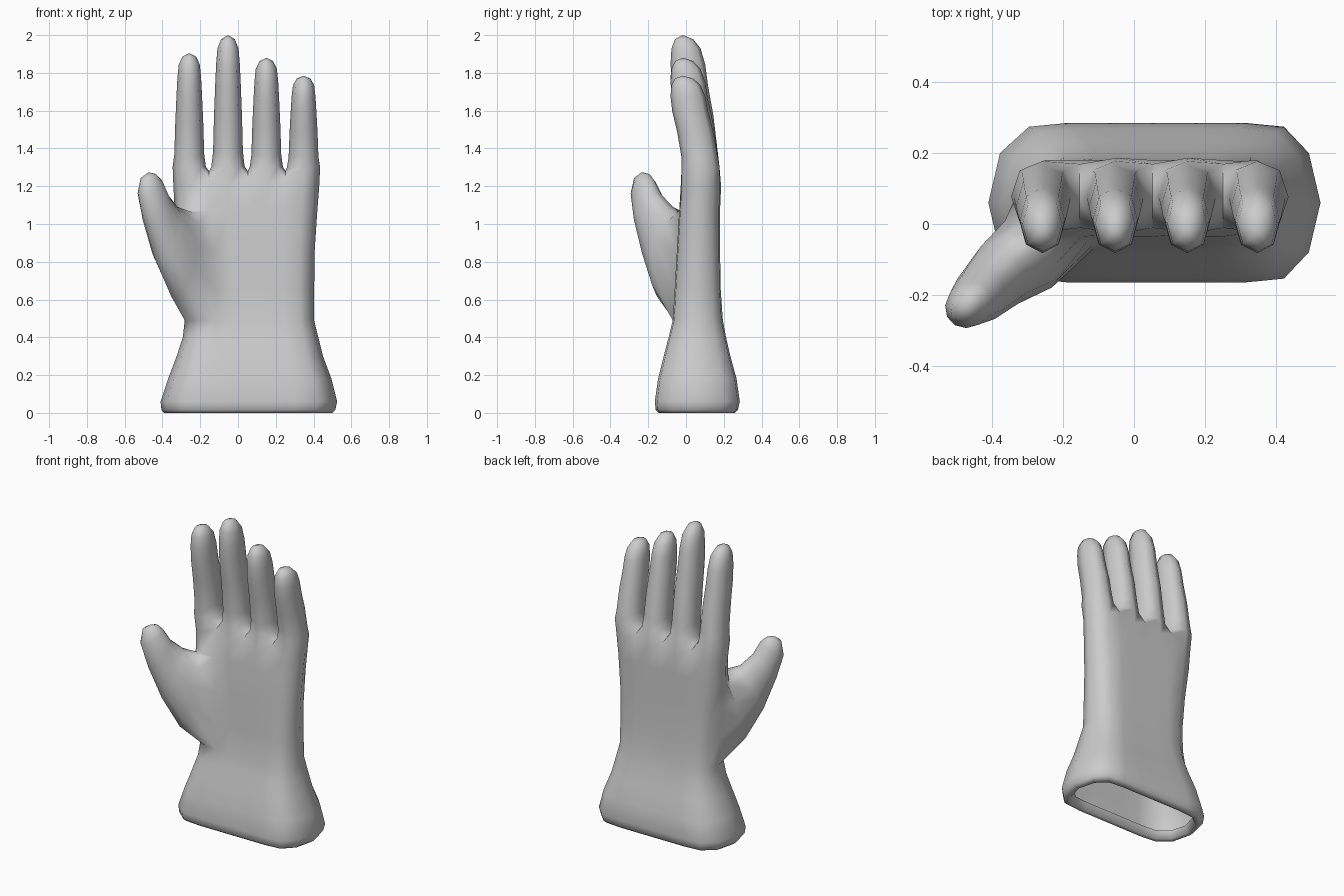
import bpy, bmesh, math
from mathutils import Vector

cube = bpy.data.objects.get("Cube")
if cube:
    bpy.data.objects.remove(cube, do_unlink=True)

mat = bpy.data.materials.new("glove_grey")
mat.use_nodes = True
grey = (0.6, 0.6, 0.6, 1)
mat.diffuse_color = grey
mat.node_tree.nodes["Principled BSDF"].inputs["Base Color"].default_value = grey

bm = bmesh.new()


def bridge(a, b, skip=()):
    """Join two closed rings of equal length with quads."""
    n = len(a)
    for i in range(n):
        if i not in skip:
            bm.faces.new((a[i], a[(i + 1) % n], b[(i + 1) % n], b[i]))


def cap(ring, tip):
    """Close a ring with a fan to one point."""
    v = bm.verts.new(tip)
    for i in range(len(ring)):
        bm.faces.new((ring[i], ring[(i + 1) % len(ring)], v))


# Cuff and palm: every ring has one side vertex, nine front, one side, nine back
FX = [.035, .122, .245, .38, .51, .64, .768, .89, .965]
FY = [.62, .95, 1, 1, 1, 1, 1, .95, .62]


def palm_ring(z, x0, x1, y0, y1, web=False):
    ym, hy, w = (y0 + y1) / 2, (y1 - y0) / 2, x1 - x0
    front, back = [], []
    for i, (fx, fy) in enumerate(zip(FX, FY)):
        valley = web and i in (2, 4, 6)
        d = hy * fy * (0.84 if valley else 1)
        zz = z + (0.045 if valley else 0)
        front.append((x0 + fx * w, ym - d, zz))
        back.append((x0 + fx * w, ym + d, zz))
    pts = [(x0, ym, z)] + front + [(x1, ym, z)] + back[::-1]
    return [bm.verts.new(p) for p in pts]


PALM = [  # z, x0, x1, y0, y1
    (.050, -.35, .46, -.105, .22),     # folded lip inside the opening
    (.000, -.365, .475, -.12, .235),
    (.000, -.390, .50, -.145, .26),
    (.015, -.405, .515, -.16, .275),
    (.060, -.41, .525, -.165, .285),
    (.180, -.37, .495, -.148, .268),
    (.300, -.325, .45, -.118, .235),
    (.400, -.292, .425, -.092, .212),
    (.490, -.282, .403, -.07, .195),
    (.650, -.285, .403, -.06, .184),
    (.860, -.305, .406, -.048, .18),
    (1.07, -.335, .42, -.036, .18),
    (1.20, -.342, .43, -.028, .186),
]
rings = [palm_ring(*p, web=(k == len(PALM) - 1)) for k, p in enumerate(PALM)]
T0, T1 = 8, 11                          # rows opened for the thumb
for k in range(len(rings) - 1):
    bridge(rings[k], rings[k + 1], skip=(0, 1, 2) if T0 <= k < T1 else ())

# Fingers: octagonal tubes that share the web vertices between them
top = rings[-1]
webs = [top[0]]
for i in (1, 2, 3):
    f, b = top[1 + 2 * i].co, top[19 - 2 * i].co
    webs.append(bm.verts.new((f.x, (f.y + b.y) / 2, 1.28)))
webs.append(top[10])
OCT = [(-.72, -.74), (0, -1), (.72, -.74), (1, 0),
       (.72, .74), (0, 1), (-.72, .74), (-1, 0)]
FINGER = [  # fraction of length, half width, centre y, half depth
    (.02, .088, .077, .100), (.13, .079, .072, .096), (.40, .074, .049, .096),
    (.62, .068, .022, .095), (.78, .063, .010, .092), (.90, .056, .000, .077),
    (.97, .036, -.010, .048)]
TIPS = [(-.258, 1.905), (-.053, 2.0), (.150, 1.88), (.347, 1.785)]
for i, (cx, tip) in enumerate(TIPS):
    f, b = 1 + 2 * i, 19 - 2 * i
    prev = [top[f], top[f + 1], top[f + 2], webs[i + 1],
            top[b - 2], top[b - 1], top[b], webs[i]]
    for s, hx, cy, hy in FINGER:
        z = 1.29 + s * (tip - 1.29)
        ring = [bm.verts.new((cx + u * hx, cy + v * hy, z)) for u, v in OCT]
        bridge(prev, ring)
        prev = ring
    cap(prev, (cx, -.017, tip))

# Thumb: grows from the opening at the side of the palm
cells = ([(T0, c) for c in (0, 1, 2, 3)] + [(r, 3) for r in (9, 10, 11)]
         + [(T1, c) for c in (2, 1, 0)] + [(r, 0) for r in (10, 9)])
prev = [rings[r][c] for r, c in cells]
across = Vector((.68, -.73, 0))
THUMB = [  # outer edge, inner edge, half width
    ((-.335, -.135, .61), (-.26, -.035, 1.07), .115),
    ((-.42, -.20, .80), (-.335, -.085, 1.095), .095),
    ((-.48, -.25, 1.0), (-.385, -.145, 1.16), .08),
    ((-.517, -.275, 1.15), (-.413, -.18, 1.235), .062),
    ((-.507, -.265, 1.24), (-.44, -.20, 1.265), .038)]
for low, up, h in THUMB:
    low, up = Vector(low), Vector(up)
    ring = []
    for k in range(12):
        a = math.radians(-45 + 30 * k)
        ring.append(bm.verts.new((low + up) / 2 + (low - up) / 2 * math.cos(a)
                                 + across * h * math.sin(a)))
    bridge(prev, ring)
    prev = ring
cap(prev, (-.473, -.235, 1.274))

bmesh.ops.recalc_face_normals(bm, faces=bm.faces[:])
mesh = bpy.data.meshes.new("glove")
bm.to_mesh(mesh)
bm.free()
mesh.materials.append(mat)
glove = bpy.data.objects.new("glove", mesh)
bpy.context.collection.objects.link(glove)
bpy.ops.object.select_all(action='DESELECT')
glove.select_set(True)
bpy.context.view_layer.objects.active = glove
bpy.ops.object.shade_smooth_by_angle(angle=math.radians(75))
